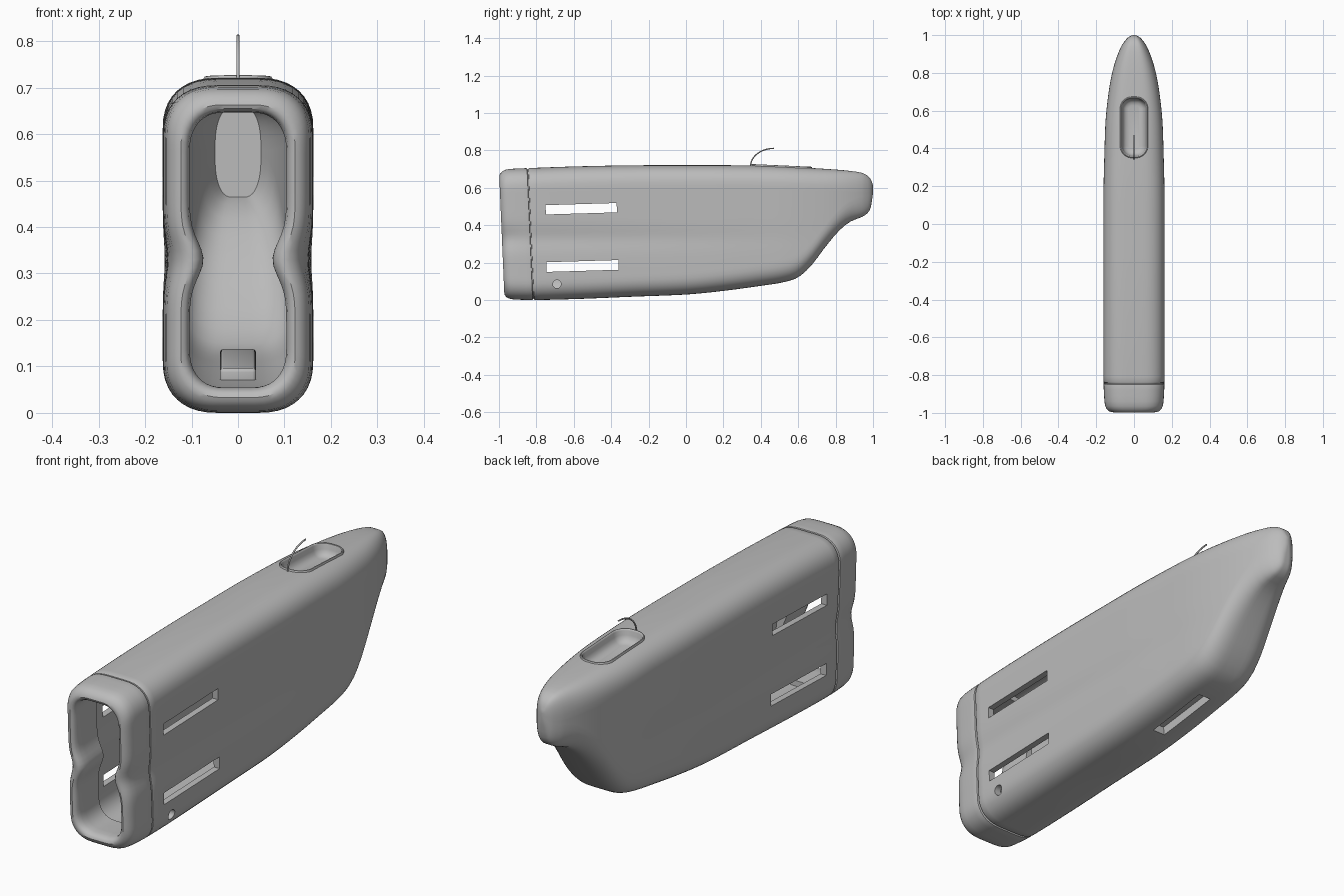
import bpy, bmesh, math
from mathutils import Matrix

if "Cube" in bpy.data.objects:
    bpy.data.objects.remove(bpy.data.objects["Cube"])

grey = bpy.data.materials.new("plain grey")
grey.diffuse_color = (0.5, 0.5, 0.5, 1)
grey.use_nodes = True
grey.node_tree.nodes["Principled BSDF"].inputs["Base Color"].default_value = grey.diffuse_color

# y, half width, bottom z, top z of the casing
PROFILE = [(-1.0, .15, .006, .69), (-.95, .156, .003, .70), (-.85, .161, .0, .705), (-.6, .162, .006, .714),
           (-.3, .162, .018, .72), (0, .162, .03, .721), (.2, .161, .049, .721), (.4, .156, .076, .718),
           (.52, .152, .095, .714), (.6, .146, .122, .71), (.67, .138, .185, .706), (.75, .126, .29, .701),
           (.82, .111, .372, .696), (.88, .093, .42, .69), (.94, .068, .444, .68), (.97, .048, .464, .665),
           (.988, .031, .495, .645), (.997, .015, .55, .622)]


def profile(y):
    """Smooth (Hermite) interpolation through the profile table."""
    P = PROFILE
    y = min(max(y, P[0][0]), P[-1][0])
    i = max(k for k in range(len(P) - 1) if P[k][0] <= y)
    a, b = P[i], P[i + 1]
    h = b[0] - a[0]
    t = (y - a[0]) / h

    def slope(k, c):
        lo, hi = P[max(k - 1, 0)], P[min(k + 1, len(P) - 1)]
        return (hi[c] - lo[c]) / (hi[0] - lo[0])
    return [(2*t**3 - 3*t*t + 1) * a[c] + (t**3 - 2*t*t + t) * h * slope(i, c)
            + (3*t*t - 2*t**3) * b[c] + (t**3 - t*t) * h * slope(i + 1, c) for c in (1, 2, 3)]


def section(y, inset, pinch):
    """Rounded-rectangle ring with waisted sides, leaning back at the front."""
    w, zb, zt = profile(y)
    w, zb, zt = w - inset, zb + inset, zt - inset
    rx = w * .74
    rz = min(.11 - inset * .5, (zt - zb) * .45)
    half = []
    n, m = 10, 24
    for k in range(n + 1):                       # bottom corner
        a = math.pi / 2 * k / n
        half.append((w - rx + rx * math.sin(a) ** .85, zb + rz - rz * max(math.cos(a), 0) ** .85))
    for k in range(1, m):                        # side
        half.append((w, zb + rz + (zt - zb - 2 * rz) * k / m))
    for k in range(n + 1):                       # top corner
        a = math.pi / 2 * k / n
        half.append((w - rx + rx * max(math.cos(a), 0) ** .85, zt - rz + rz * math.sin(a) ** .85))
    ring = half + [(-x, z) for x, z in reversed(half)]
    lean = .03 * min(max((.2 - y) / .8, 0), 1)
    return [(x * (1 - pinch * math.exp(-((z - .33) / .055) ** 2)), y + lean * (1 - z / .7), z) for x, z in ring]


def finish(ob):
    bpy.ops.object.select_all(action='DESELECT')
    ob.select_set(True)
    bpy.context.view_layer.objects.active = ob
    bpy.ops.object.shade_smooth_by_angle(angle=math.radians(35))


def make(name, bm, helper=False):
    bmesh.ops.recalc_face_normals(bm, faces=bm.faces)
    me = bpy.data.meshes.new(name)
    bm.to_mesh(me)
    bm.free()
    me.materials.append(grey)
    ob = bpy.data.objects.new(name, me)
    bpy.context.collection.objects.link(ob)
    ob.hide_render = helper
    return ob


def loft(name, rings, closed=False, helper=False):
    bm = bmesh.new()
    vs = [[bm.verts.new(p) for p in r] for r in rings]
    pairs = list(zip(vs, vs[1:])) + ([(vs[-1], vs[0])] if closed else [])
    for a, b in pairs:
        for i in range(len(a)):
            j = (i + 1) % len(a)
            bm.faces.new((a[i], a[j], b[j], b[i]))
    if not closed:
        bm.faces.new(vs[0])
        bm.faces.new(vs[-1])
    return make(name, bm, helper)


def box(name, centre, size, tilt=0, helper=False):
    bm = bmesh.new()
    bmesh.ops.create_cube(bm, size=1, matrix=Matrix.Translation(centre) @ Matrix.Rotation(tilt, 4, 'X')
                          @ Matrix.Diagonal((*size, 1)))
    return make(name, bm, helper)


def cut(ob, cutter):
    mod = ob.modifiers.new("cut", 'BOOLEAN')
    mod.operation, mod.object, mod.solver = 'DIFFERENCE', cutter, 'EXACT'
    bpy.context.view_layer.objects.active = ob
    bpy.ops.object.modifier_apply(modifier=mod.name)


# hollow casing: inner wall from the nose forward, round the mouth, outer wall back to the nose
def waist(y):
    return .06 * min(max((.75 - y) / 1.5, 0), 1)


inner = [.92 - 1.76 * k / 44 for k in range(45)]
outer = [-.838 + 1.778 * k / 60 for k in range(61)] + [.955, .97, .98, .988, .993, .997]
rings = [section(y, .028, waist(y)) for y in inner]
rings += [section(-.85, .028, .06), section(-.85, .009, .06), section(-.843, .006, .06), section(-.842, .002, .06)]
rings += [section(y, 0, waist(y)) for y in outer]
tip = section(.997, 0, 0)
rings.append([(x * .4, .9999, .6 + (z - .6) * .5) for x, y, z in tip])
casing = loft("casing", rings)

# front collar with a rolled lip
lip = [(-.848, .02, .06), (-.848, .006, .06), (-.850, .001, .06), (-.855, 0, .06), (-.88, 0, .065), (-.91, 0, .075),
       (-.94, 0, .09), (-.965, .001, .105), (-.98, .005, .12), (-.99, .011, .135), (-.997, .019, .16),
       (-1.0, .027, .19), (-.997, .036, .22), (-.988, .044, .25), (-.97, .05, .28), (-.94, .052, .29),
       (-.89, .052, .27), (-.835, .052, .25), (-.835, .02, .06)]
collar = loft("front_collar", [section(*s) for s in lip], closed=True)

# side slots (through both sides) and a single round hole on the right
helpers = [box("slot_cutter", (0, -.56, .488), (1, .38, .05), .03, True),
           box("slot_cutter", (0, -.553, .182), (1, .385, .052), .03, True)]
bm = bmesh.new()
bmesh.ops.create_cone(bm, cap_ends=True, segments=32, radius1=.022, radius2=.022, depth=.2,
                      matrix=Matrix.Translation((.2, -.69, .085)) @ Matrix.Rotation(math.pi / 2, 4, 'Y'))
helpers.append(make("hole_cutter", bm, True))


# oblong ring lying on the sloping top plane
def oblong(grow, drop):
    hx, hy, r = .073 + grow, .161 + grow, .062 + grow
    pts = []
    for q, (sx, sy) in enumerate([(1, 1), (-1, 1), (-1, -1), (1, -1)]):
        for k in range(13):
            a = math.pi / 2 * (q + k / 12)
            x = sx * (hx - r) + r * math.cos(a)
            y = .512 + sy * (hy - r) + r * math.sin(a)
            pts.append((x, y, .727 - .045 * (y - .35) - drop))
    return pts


helpers.append(loft("dish_cutter", [oblong(-.006, -.1), oblong(-.006, .085)], helper=True))

# top dish with raised bezel
dish = loft("top_dish", [oblong(-.03, .062), oblong(.001, .05), oblong(.001, .004), oblong(-.001, .001),
                         oblong(-.004, 0), oblong(-.007, .002), oblong(-.009, .007), oblong(-.012, .025),
                         oblong(-.018, .04), oblong(-.03, .05), oblong(-.045, .054)])

# underside recess and its inner housing
tilt = .13
recess = box("recess_cutter", (0, .31, .06), (.06, .30, .085), tilt, True)
housing = box("recess_housing", (0, .31, .096), (.078, .33, .042), tilt)
mod = housing.modifiers.new("round", 'BEVEL')
mod.width, mod.segments = .008, 3
bpy.context.view_layer.objects.active = housing
bpy.ops.object.modifier_apply(modifier="round")
cut(housing, recess)
helpers.append(recess)

for h in helpers:
    cut(casing, h)
for h in helpers:
    bpy.data.objects.remove(h, do_unlink=True)

# thin curved hook above the dish
cu = bpy.data.curves.new("hook", 'CURVE')
cu.dimensions, cu.bevel_depth, cu.bevel_resolution, cu.use_fill_caps = '3D', .0035, 3, True
sp = cu.splines.new('POLY')
sp.points.add(12)
for k, p in enumerate(sp.points):
    a = math.pi / 2 * k / 12
    p.co = (0, .47 - .125 * math.cos(a), .715 + .096 * math.sin(a), 1)
cu.materials.append(grey)
hook = bpy.data.objects.new("hook", cu)
bpy.context.collection.objects.link(hook)

for ob in (casing, collar, dish, housing):
    finish(ob)
